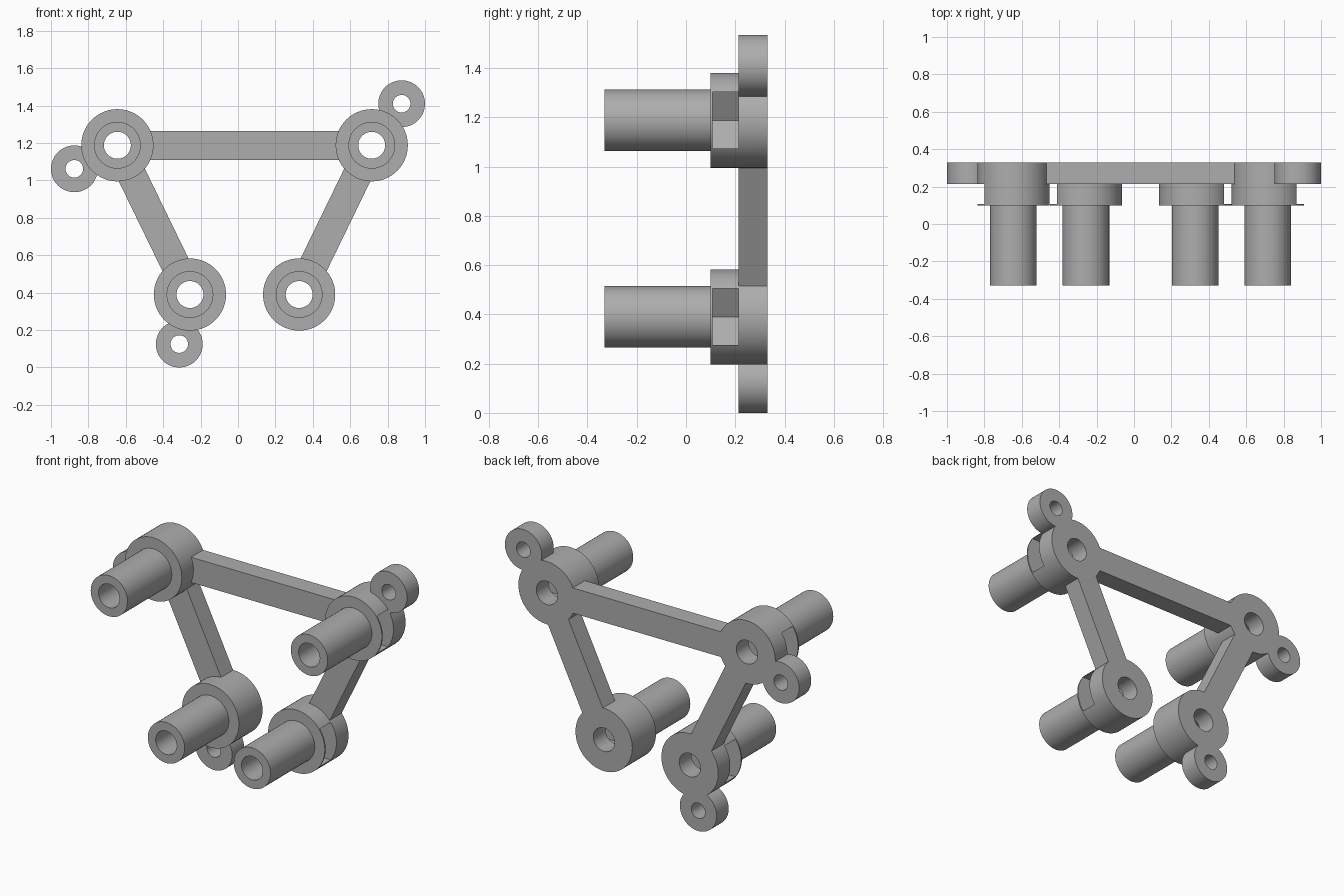
import bpy, math
from mathutils import Vector, Matrix

cube = bpy.data.objects.get("Cube")
if cube:
    bpy.data.objects.remove(cube, do_unlink=True)

grey = bpy.data.materials.new("plain_grey")
grey.use_nodes = True
colour = (0.42, 0.42, 0.42, 1)
grey.diffuse_color = colour
grey.node_tree.nodes["Principled BSDF"].inputs["Base Color"].default_value = colour

FRONT, SHELF, PLATE, BACK = -0.33, 0.10, 0.213, 0.33
BOSS_R, TUBE_R, BORE_R = 0.193, 0.125, 0.072
EAR_R, EAR_BORE_R, BAR_W = 0.125, 0.047, 0.155
SLOT_W, SLOT_FRONT = 0.23, 0.108

# Joint centres as (x, z); positive x is the model's left
JOINTS = {"right_upper": (-0.645, 1.188), "left_upper": (0.715, 1.188),
          "right_lower": (-0.257, 0.39), "left_lower": (0.327, 0.39)}
BARS = [("right_upper", "left_upper"), ("right_upper", "right_lower"),
        ("left_upper", "left_lower")]
EARS = [(-0.875, 1.062), (0.875, 1.41), (-0.314, 0.125)]


def cylinder(name, centre, radius, y0, y1, sides=64):
    """Prism along y; a six-sided one has corners pointing along x."""
    bpy.ops.mesh.primitive_cylinder_add(vertices=sides, radius=radius, depth=y1 - y0)
    ob = bpy.context.object
    ob.name = name
    ob.data.transform(Matrix.Translation((centre[0], (y0 + y1) / 2, centre[1]))
                      @ Matrix.Rotation(math.pi / 2, 4, 'X')
                      @ Matrix.Rotation(math.pi / 2, 4, 'Z'))
    return ob


def bar(name, a, b, width, y0, y1):
    """Straight box running from a to b in the x-z plane."""
    a, b = Vector((a[0], 0, a[1])), Vector((b[0], 0, b[1]))
    d = b - a
    bpy.ops.mesh.primitive_cube_add(size=1)
    ob = bpy.context.object
    ob.name = name
    mid = (a + b) / 2 + Vector((0, (y0 + y1) / 2, 0))
    ob.data.transform(Matrix.Translation(mid)
                      @ Matrix.Rotation(-math.atan2(d.z, d.x), 4, 'Y')
                      @ Matrix.Diagonal((d.length, y1 - y0, width, 1)))
    return ob


def combine(target, tool, operation):
    """Apply a boolean and discard the tool."""
    mod = target.modifiers.new("combine", 'BOOLEAN')
    mod.operation, mod.solver, mod.object = operation, 'EXACT', tool
    bpy.context.view_layer.objects.active = target
    bpy.ops.object.modifier_apply(modifier=mod.name)
    bpy.data.objects.remove(tool, do_unlink=True)


def finish(ob):
    ob.data.materials.clear()
    ob.data.materials.append(grey)
    bpy.ops.object.select_all(action='DESELECT')
    ob.select_set(True)
    bpy.context.view_layer.objects.active = ob
    bpy.ops.object.shade_smooth_by_angle(angle=math.radians(30))


# Frame: bars, round bosses and screw ears fused into one body
solids = [bar("bar", JOINTS[a], JOINTS[b], BAR_W, PLATE, BACK) for a, b in BARS]
solids += [cylinder("boss", c, BOSS_R, SHELF, BACK) for c in JOINTS.values()]
solids += [cylinder("ear", c, EAR_R, PLATE, BACK) for c in EARS]
frame = solids[0]
frame.name = "bracket_frame"
for solid in solids[1:]:
    combine(frame, solid, 'UNION')

# Hexagonal nut pockets, open towards the outer sides
for x, z in JOINTS.values():
    side = math.copysign(0.3, x)
    combine(frame, cylinder("pocket", (x, z), SLOT_W / math.sqrt(3),
                            SLOT_FRONT, PLATE, 6), 'DIFFERENCE')
    combine(frame, bar("slot", (x, z), (x + side, z), SLOT_W,
                       SLOT_FRONT, PLATE), 'DIFFERENCE')

# Bores through bosses and ears
for c in JOINTS.values():
    combine(frame, cylinder("bore", c, BORE_R, FRONT, BACK + 0.1), 'DIFFERENCE')
for c in EARS:
    combine(frame, cylinder("bore", c, EAR_BORE_R, FRONT, BACK + 0.1), 'DIFFERENCE')
finish(frame)

# Hollow tubes standing forward of the bosses
for label, c in JOINTS.items():
    tube = cylinder(label + "_tube", c, TUBE_R, FRONT, SHELF)
    combine(tube, cylinder("bore", c, BORE_R, FRONT - 0.1, SHELF + 0.1), 'DIFFERENCE')
    finish(tube)
